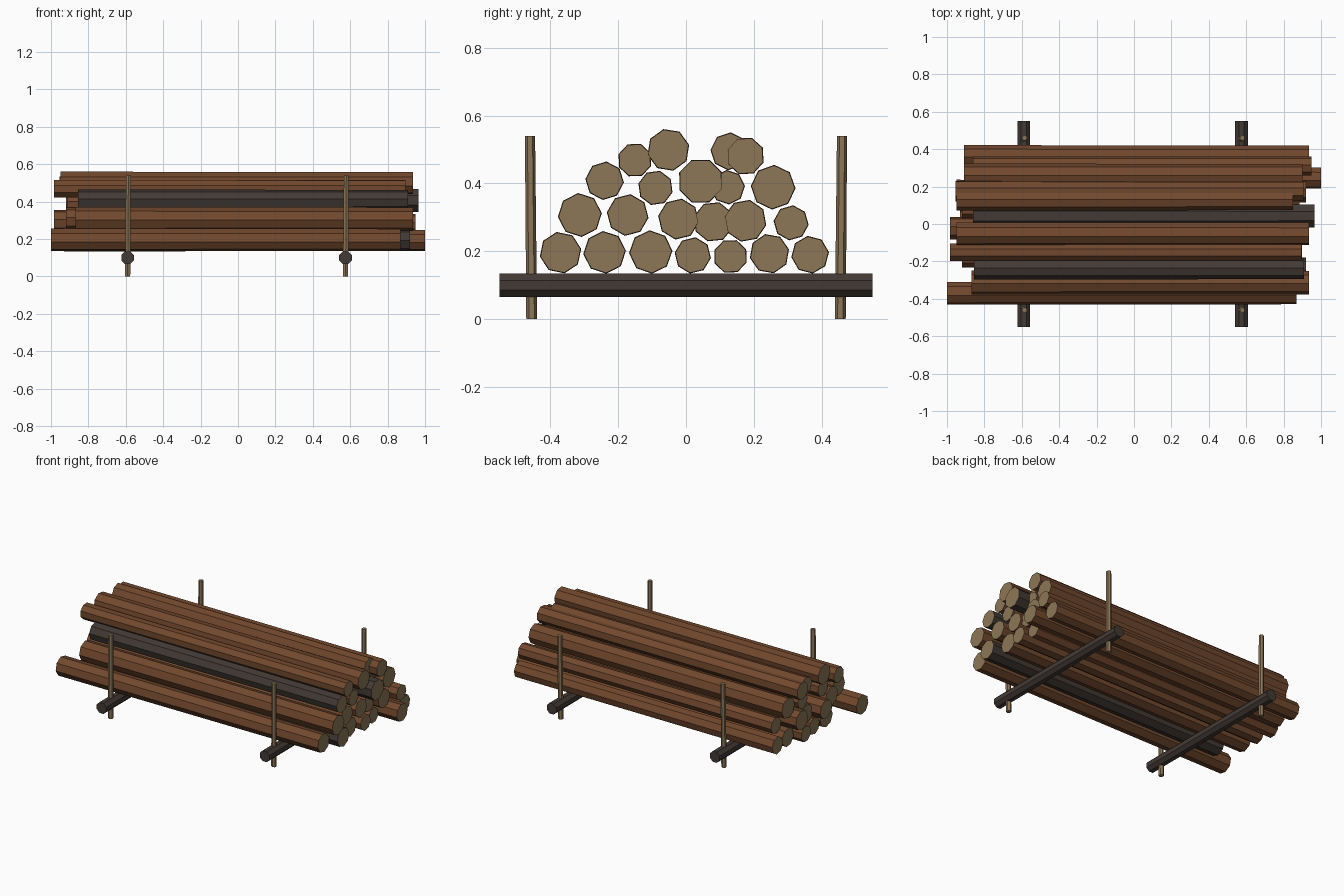
import bpy, bmesh, math, random
from mathutils import Matrix, Vector

if "Cube" in bpy.data.objects:
    bpy.data.objects.remove(bpy.data.objects["Cube"])

random.seed(4)


def material(name, rgb):
    m = bpy.data.materials.new(name)
    m.diffuse_color = (*rgb, 1.0)
    m.use_nodes = True
    m.node_tree.nodes["Principled BSDF"].inputs["Base Color"].default_value = m.diffuse_color
    return m


BARK = material("brown bark", (0.171, 0.066, 0.027))
DARK = material("dark bark", (0.055, 0.042, 0.036))
CUT = material("cut wood", (0.262, 0.181, 0.096))


def pole(name, a, b, r1, r2, sides, spin, side_mat, cap_mat):
    """Tapered flat-sided pole from a to b, with its own colour on the cut ends."""
    a, b = Vector(a), Vector(b)
    axis = (b - a).normalized()
    bm = bmesh.new()
    bmesh.ops.create_cone(bm, cap_ends=True, segments=sides, radius1=r1,
                          radius2=r2, depth=(b - a).length)
    turn = Vector((0, 0, 1)).rotation_difference(axis).to_matrix().to_4x4()
    bm.transform(Matrix.Translation((a + b) / 2) @ turn @ Matrix.Rotation(spin, 4, 'Z'))
    bm.normal_update()
    for f in bm.faces:
        f.material_index = 1 if abs(f.normal.dot(axis)) > 0.9 else 0
    me = bpy.data.meshes.new(name)
    bm.to_mesh(me)
    bm.free()
    me.materials.append(side_mat)
    me.materials.append(cap_mat)
    ob = bpy.data.objects.new(name, me)
    bpy.context.collection.objects.link(ob)


def log(name, y, z, r, x0=None, x1=None, mat=BARK):
    """One log; buried logs get slightly uneven ends."""
    x0 = x0 or -random.uniform(.91, .96)
    x1 = x1 or random.uniform(.87, .9)
    pole(name, (x0, y, z), (x1, y, z), r + .002, r, 8,
         random.uniform(0, math.pi / 4), mat, CUT)


# Bottom row rests on the bearers, so its height follows from the radius
BOTTOM = [(-.37, .06, -1, .87), (-.24, .061, -.84, .92, DARK), (-.104, .062),
          (.02, .052), (.131, .049), (.246, .057, -.9, 1), (.366, .054, -.91, .935)]
for i, (y, r, *rest) in enumerate(BOTTOM):
    log(f"bottom_log_{i}", y, .136 + r, r, *rest)

# Logs heaped above: y, z, radius, then the ends where they stick out
SECOND = [(-.313, .307, .063, -.87, .935), (-.172, .307, .06),
          (-.022, .295, .059, -.985), (.081, .287, .058),
          (.175, .29, .061, -.95, .92), (.31, .284, .05, -.86, .95)]
THIRD = [(-.24, .408, .055, -.855, .91, DARK), (-.09, .387, .05),
         (.043, .407, .066, -.86, .965, DARK), (.123, .389, .049),
         (.257, .389, .064, -.91, .9)]
TOP = [(-.151, .469, .049, -.985), (-.052, .499, .061, -.95, .935),
       (.128, .495, .054, -.95, .85), (.175, .481, .055, -.955, .905)]
for label, row in (("second", SECOND), ("third", THIRD), ("top", TOP)):
    for i, args in enumerate(row):
        log(f"{label}_log_{i}", *args)

# Two cross bearers with an upright stake at each end
for side, x in (("left", -.59), ("right", .575)):
    pole(f"{side}_bearer", (x, -.55, .1), (x, .55, .1), .037, .037, 8,
         math.pi / 8, DARK, DARK)
    for end, s in (("front", -1), ("back", 1)):
        pole(f"{side}_{end}_stake", (x, s * .455, 0), (x + .004, s * .46, .54),
             .016, .015, 6, 0, CUT, CUT)
